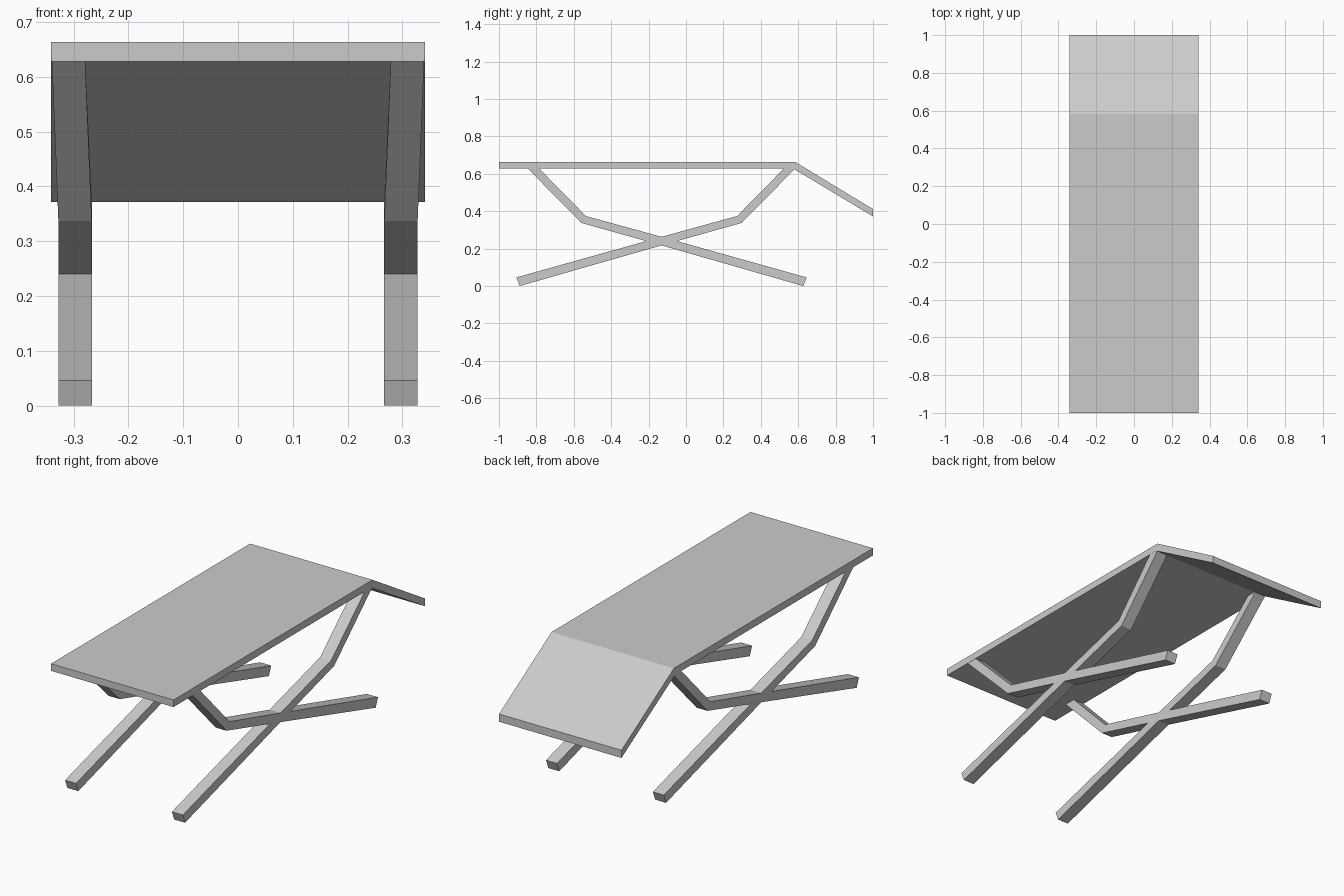
import bpy, bmesh

if "Cube" in bpy.data.objects:
    bpy.data.objects.remove(bpy.data.objects["Cube"])


def extrude_cells(name, cells, x0, width):
    """Extrude side-view cells of (y, z, x_shift) points along x as one solid."""
    bm = bmesh.new()
    for cell in cells:
        bm.faces.new([bm.verts.new((x0 + dx, y, z)) for y, z, dx in cell])
    bmesh.ops.remove_doubles(bm, verts=bm.verts[:], dist=0.0001)
    res = bmesh.ops.extrude_face_region(bm, geom=bm.faces[:], use_keep_orig=True)
    moved = [g for g in res["geom"] if isinstance(g, bmesh.types.BMVert)]
    bmesh.ops.translate(bm, verts=moved, vec=(width, 0, 0))
    bmesh.ops.recalc_face_normals(bm, faces=bm.faces[:])
    mesh = bpy.data.meshes.new(name)
    bm.to_mesh(mesh)
    bm.free()
    obj = bpy.data.objects.new(name, mesh)
    bpy.context.collection.objects.link(obj)
    return obj


# Bed: flat deck plus drooping end panel
fold_top, fold_bottom = (0.583, 0.664, 0), (0.573, 0.628, 0)
deck = [(-1, 0.664, 0), (-1, 0.628, 0), fold_bottom, fold_top]
droop = [fold_top, fold_bottom, (1, 0.372, 0), (1, 0.411, 0)]
extrude_cells("lounger_bed", [deck, droop], -0.341, 0.682)

# Crossed leg frame: half profile as offsets from the crossing, mirrored in y
CROSS_Y = -0.131
LEAN = 0.012
half = [
    [(0.776, 0.046, 0), (0.758, 0.0, 0), (0, 0.217, 0), (0.082, 0.24, 0)],
    [(0.082, 0.24, 0), (0, 0.263, 0), (0.404, 0.374, 0), (0.428, 0.337, 0)],
    [(0.428, 0.337, 0), (0.404, 0.374, 0), (0.655, 0.629, LEAN), (0.716, 0.629, LEAN)],
]
cells = [[(CROSS_Y + s * d, z, dx) for d, z, dx in cell] for s in (1, -1) for cell in half]
cells.append([(CROSS_Y + d, z, 0) for d, z in
              ((-0.082, 0.24), (0, 0.217), (0.082, 0.24), (0, 0.263))])
legs = extrude_cells("crossed_legs", cells, 0.267, 0.061)

# Second frame on the other side
legs.modifiers.new("mirror_sides", "MIRROR").use_axis[0] = True
